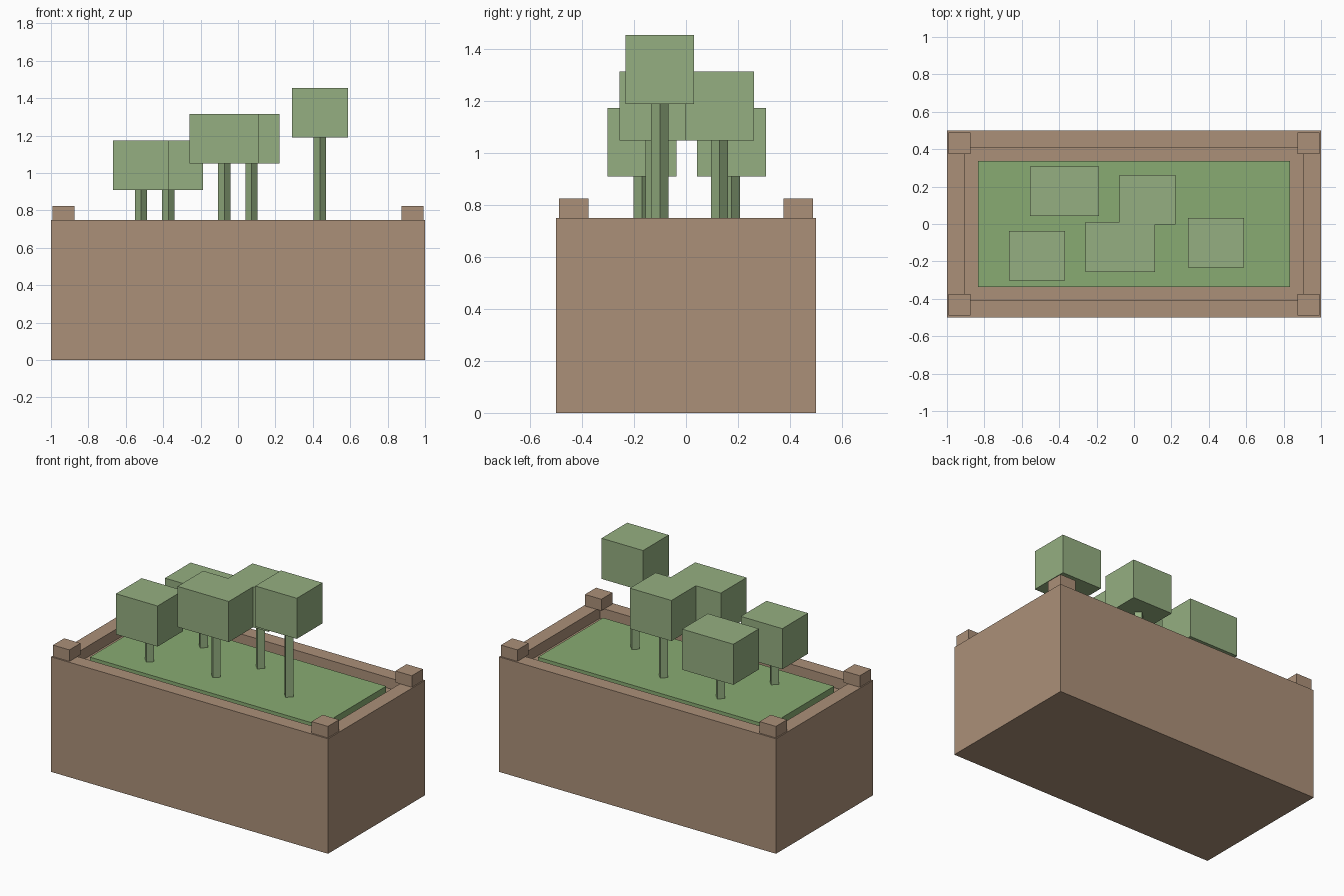
import bpy, bmesh
from math import pi

if "Cube" in bpy.data.objects:
    bpy.data.objects.remove(bpy.data.objects["Cube"])


def material(name, rgb):
    m = bpy.data.materials.new(name)
    m.diffuse_color = (*rgb, 1)
    m.use_nodes = True
    m.node_tree.nodes["Principled BSDF"].inputs["Base Color"].default_value = m.diffuse_color
    return m


BROWN = material("clay", (0.41, 0.28, 0.19))
GRASS = material("grass", (0.25, 0.41, 0.17))
LEAF = material("leaf", (0.30, 0.43, 0.22))


def box(name, x, y, z, mat):
    """Box from (min, max) ranges."""
    bpy.ops.mesh.primitive_cube_add(
        size=1, location=[(a + b) / 2 for a, b in (x, y, z)])
    ob = bpy.context.object
    ob.name = name
    ob.scale = [b - a for a, b in (x, y, z)]
    bpy.ops.object.transform_apply(location=False, rotation=False)
    ob.data.materials.append(mat)
    return ob


# Planter body: box whose top is inset to a rim and sunk
planter = box("planter", (-1, 1), (-0.5, 0.5), (0, 0.75), BROWN)
bm = bmesh.new()
bm.from_mesh(planter.data)
top = max(bm.faces, key=lambda f: f.calc_center_median().z)
bmesh.ops.inset_region(bm, faces=[top], thickness=0.132)
bmesh.ops.inset_region(bm, faces=[top], thickness=0, depth=0)
for v in top.verts:
    v.co.z -= 0.07
bm.to_mesh(planter.data)
bm.free()

# Lawn slab, leaving a narrow gap to the rim
box("lawn", (-0.834, 0.834), (-0.336, 0.336), (0.68, 0.73), GRASS)

# Corner posts
for sx in (-1, 1):
    for sy in (-1, 1):
        box("corner_post", sorted((sx * 0.874, sx * 0.992)),
            sorted((sy * 0.375, sy * 0.49)), (0.75, 0.825), BROWN)

# Trees: x, y, canopy width, canopy bottom
trees = [
    (-0.519, -0.170, 0.30, 0.910),
    (-0.372, 0.175, 0.37, 0.910),
    (-0.073, -0.123, 0.37, 1.050),
    (0.072, 0.129, 0.30, 1.050),
    (0.438, -0.101, 0.30, 1.190),
]
for x, y, w, z in trees:
    # Four-sided trunk, corners on the axes
    bpy.ops.mesh.primitive_cylinder_add(
        vertices=4, radius=0.033, depth=z - 0.73, location=(x, y, (z + 0.73) / 2))
    trunk = bpy.context.object
    trunk.name = "trunk"
    trunk.data.materials.append(LEAF)
    box("canopy", (x - w / 2, x + w / 2), (y - 0.1325, y + 0.1325),
        (z, z + 0.265), LEAF)
